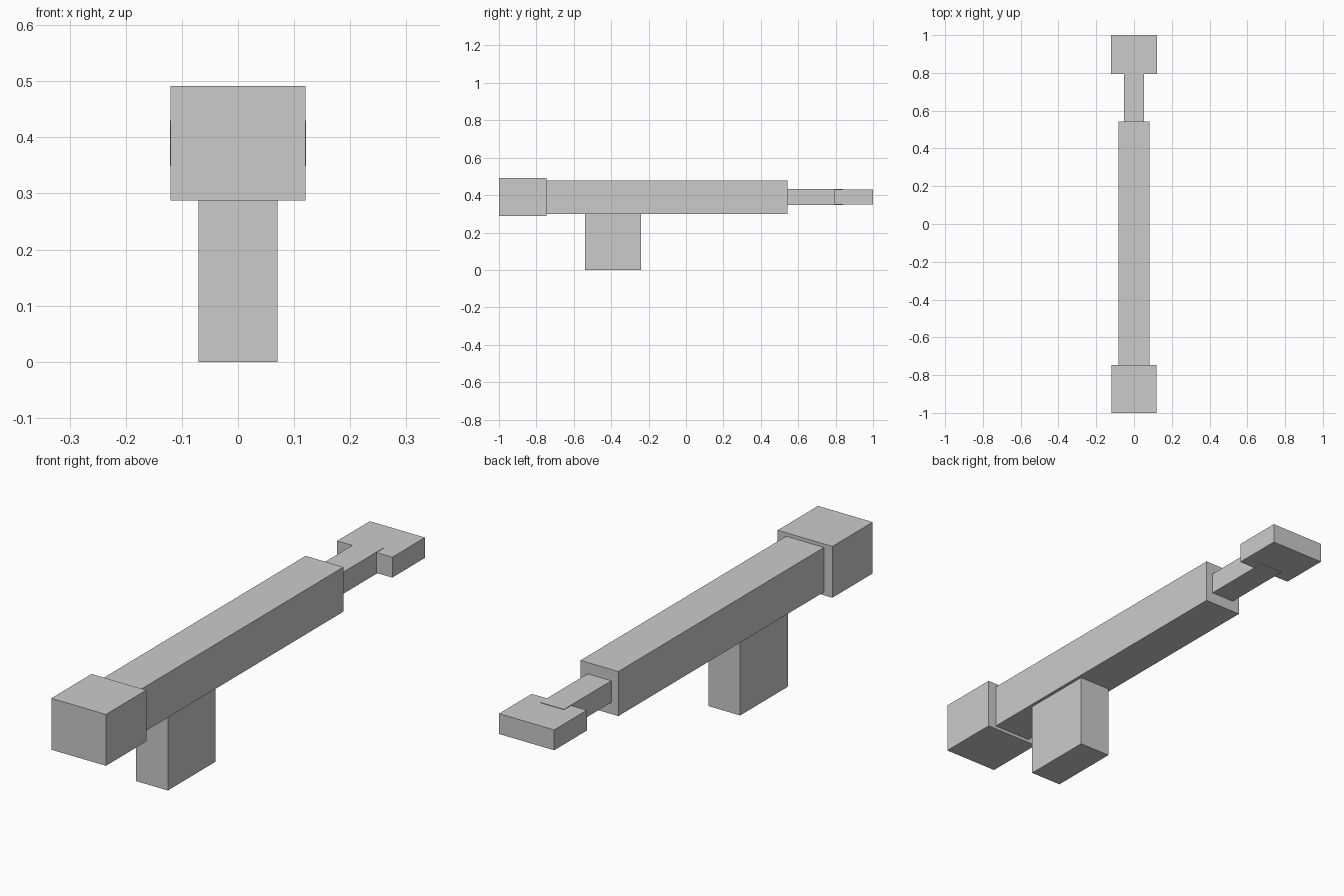
import bpy
import bmesh
from mathutils import Vector

if "Cube" in bpy.data.objects:
    bpy.data.objects.remove(bpy.data.objects["Cube"])

# single flat grey
grey = bpy.data.materials.new("light_grey")
grey.diffuse_color = (0.6, 0.6, 0.6, 1.0)
grey.use_nodes = True
grey.node_tree.nodes["Principled BSDF"].inputs["Base Color"].default_value = grey.diffuse_color


def box(name, half_x, y, z):
    """Box centred on x = 0, spanning the given y and z ranges."""
    size = Vector((2 * half_x, y[1] - y[0], z[1] - z[0]))
    centre = Vector((0, (y[0] + y[1]) / 2, (z[0] + z[1]) / 2))
    bm = bmesh.new()
    bmesh.ops.create_cube(bm, size=1)
    for v in bm.verts:
        v.co = v.co * size + centre
    mesh = bpy.data.meshes.new(name)
    bm.to_mesh(mesh)
    bm.free()
    mesh.materials.append(grey)
    obj = bpy.data.objects.new(name, mesh)
    bpy.context.collection.objects.link(obj)
    return obj


# main tube and the block at its front end
box("body", 0.083, (-0.75, 0.543), (0.30, 0.477))
box("front_block", 0.12, (-1.0, -0.747), (0.287, 0.491))

# grip under the body
box("handle", 0.07, (-0.54, -0.24), (0.0, 0.302))

# rear rod, slightly thicker than the pad it runs into
box("rear_rod", 0.052, (0.54, 0.84), (0.346, 0.432))
box("rear_pad", 0.121, (0.795, 1.0), (0.349, 0.43))
